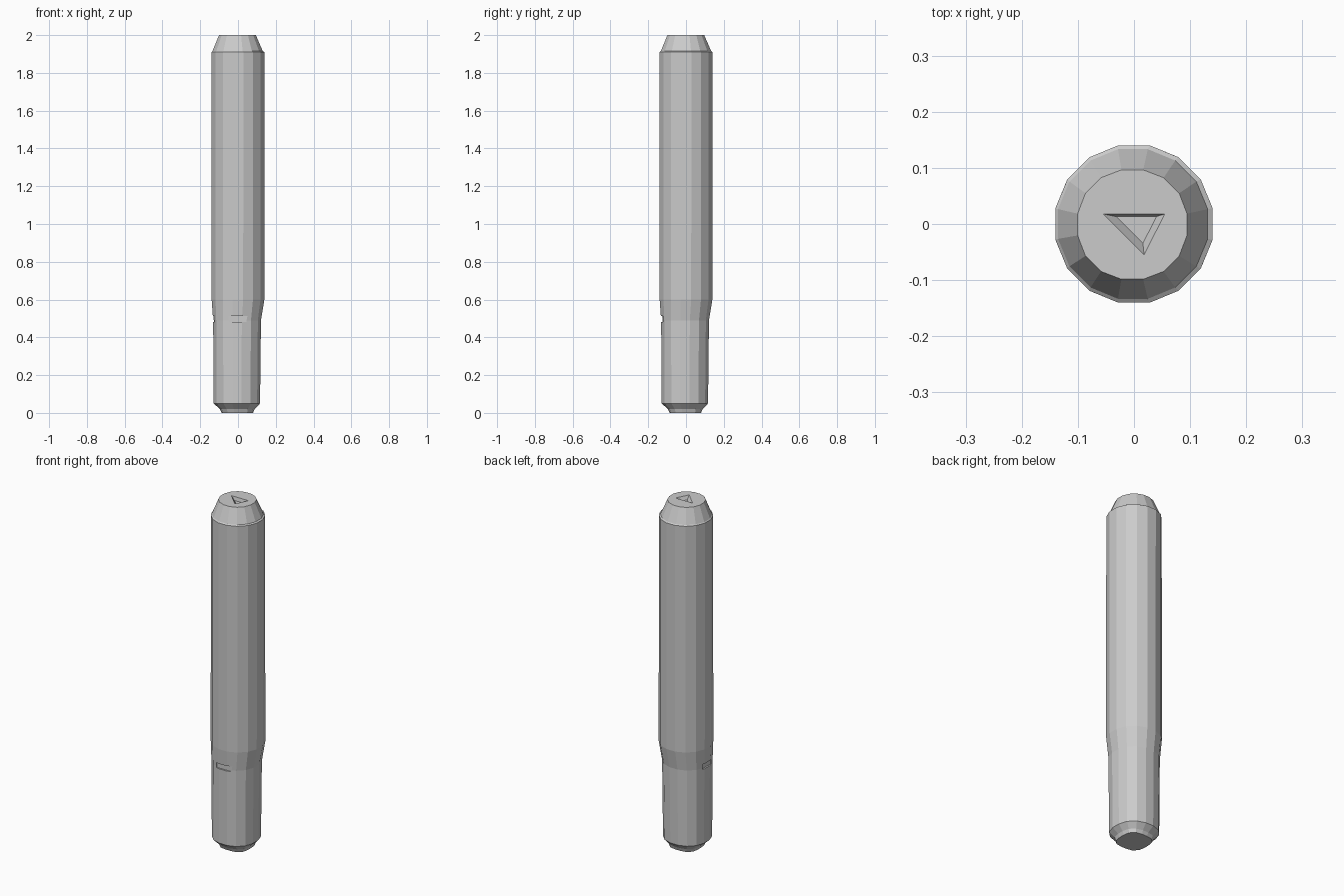
import bpy, bmesh, math
from mathutils import Vector

if "Cube" in bpy.data.objects:
    bpy.data.objects.remove(bpy.data.objects["Cube"])

N = 16


def ring_point(angle, r, power):
    # superellipse: power 2 is round, higher is squarer; r is the half width
    c, s = math.cos(angle), math.sin(angle)
    k = r / (abs(c) ** power + abs(s) ** power) ** (1 / power)
    return c * k, s * k


def loft(name, rings):
    # rings: (z, half width, squareness, x shift, y shift)
    bm = bmesh.new()
    loops = []
    for z, r, p, ox, oy in rings:
        loop = []
        for i in range(N):
            x, y = ring_point(2 * math.pi * (i + 0.5) / N, r, p)
            loop.append(bm.verts.new((x + ox, y + oy, z)))
        loops.append(loop)
    for a, b in zip(loops, loops[1:]):
        for i in range(N):
            j = (i + 1) % N
            bm.faces.new((a[i], a[j], b[j], b[i]))
    bm.faces.new(list(reversed(loops[0])))
    bm.faces.new(loops[-1])
    return finish(name, bm)


def finish(name, bm):
    bmesh.ops.recalc_face_normals(bm, faces=bm.faces)
    me = bpy.data.meshes.new(name)
    bm.to_mesh(me)
    bm.free()
    ob = bpy.data.objects.new(name, me)
    bpy.context.collection.objects.link(ob)
    return ob


def cut(target, cutter):
    m = target.modifiers.new(cutter.name, 'BOOLEAN')
    m.operation = 'DIFFERENCE'
    m.object = cutter
    m.solver = 'EXACT'
    cutter.hide_render = True
    cutter.hide_set(True)


# one-piece stick: chamfered foot, narrow grip, wide barrel, tapered tip
stick = loft("stick", [
    (0.00, 0.083, 3.2, -0.003, -0.003),
    (0.02, 0.092, 2.8, -0.004, -0.004),
    (0.05, 0.124, 2.3, -0.006, -0.006),
    (0.49, 0.128, 2.25, -0.005, -0.005),
    (0.60, 0.142, 2.05, 0, 0),
    (1.91, 0.143, 2.0, 0, 0),
    (1.915, 0.136, 2.0, -0.002, 0),
    (2.00, 0.099, 2.1, -0.003, -0.001),
])

# shallow tapered triangular recess in the tip
bm = bmesh.new()
tri = [Vector((-0.055, 0.018, 0)), Vector((0.055, 0.018, 0)), Vector((0.018, -0.055, 0))]
mid = Vector((0.012, 0.004, 0))
up = Vector((0, 0, 2.01))
low = [bm.verts.new(mid.lerp(v, 0.65) + Vector((0, 0, 1.98))) for v in tri]
top = [bm.verts.new(mid.lerp(v, 1.17) + up) for v in tri]
bm.faces.new(low)
bm.faces.new(top)
for i in range(3):
    j = (i + 1) % 3
    bm.faces.new((low[i], low[j], top[j], top[i]))
cut(stick, finish("tip_recess_cutter", bm))

# small nicks at the top of the grip, front and left
for name, loc, dims in (
    ("front_nick_cutter", (0.005, -0.148, 0.497), (0.11, 0.05, 0.03)),
    ("left_nick_cutter", (-0.148, -0.01, 0.497), (0.05, 0.08, 0.03)),
):
    bm = bmesh.new()
    bmesh.ops.create_cube(bm, size=1)
    bmesh.ops.scale(bm, vec=dims, verts=bm.verts)
    bmesh.ops.translate(bm, vec=loc, verts=bm.verts)
    cut(stick, finish(name, bm))
